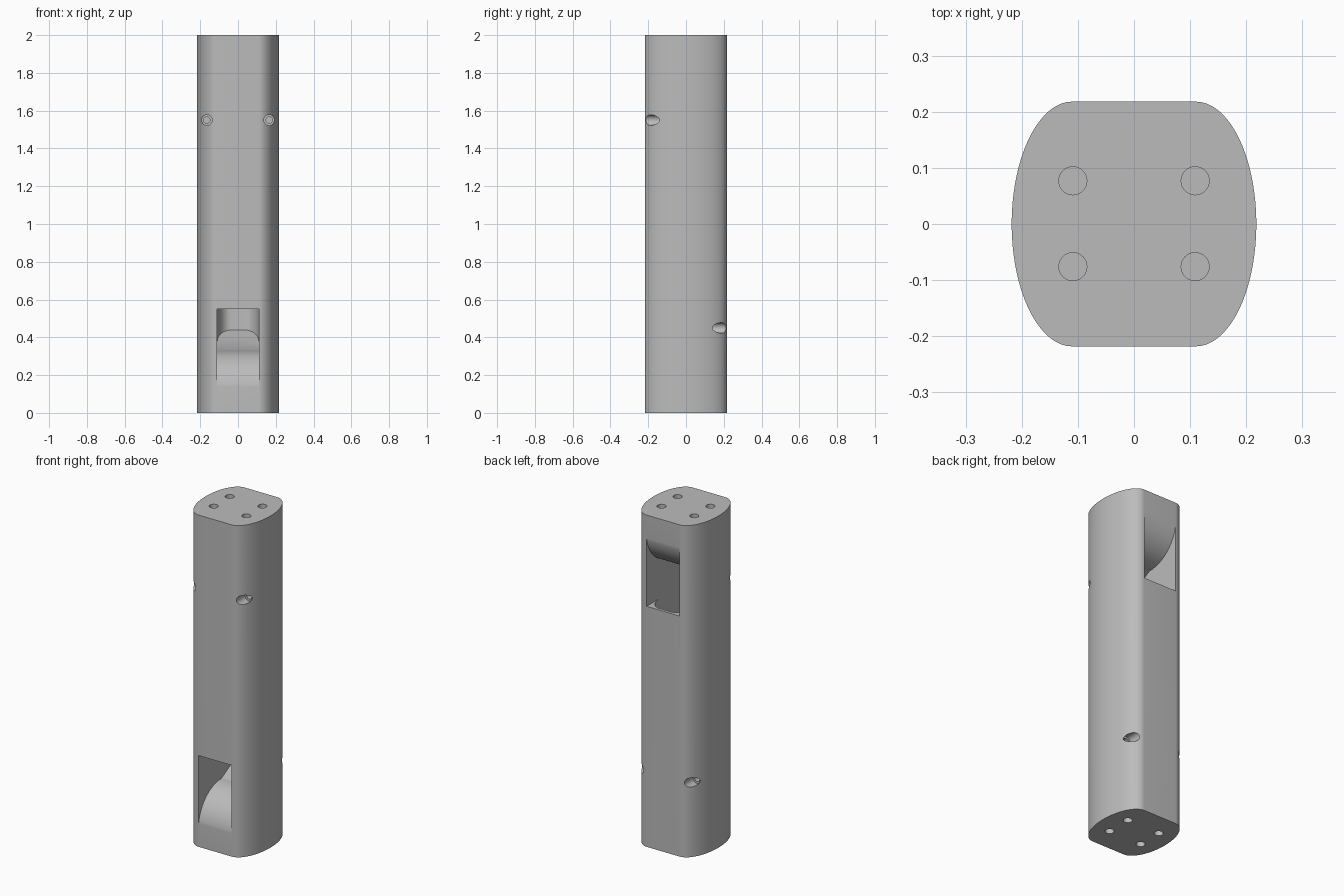
import bpy
import bmesh
from math import sin, cos, pi, radians
from mathutils import Matrix, Vector

cube = bpy.data.objects.get("Cube")
if cube:
    bpy.data.objects.remove(cube, do_unlink=True)

HEIGHT = 2.0
HALF = 0.218          # half width and half depth of the post
FLAT = 0.11           # half width of the flat front and back

grey = bpy.data.materials.new("plain_grey")
grey.use_nodes = True
grey.diffuse_color = (0.5, 0.5, 0.5, 1)
grey.node_tree.nodes["Principled BSDF"].inputs["Base Color"].default_value = grey.diffuse_color


def prism(name, points, vector):
    """Extrude a closed outline of 3D points along a vector."""
    bm = bmesh.new()
    face = bm.faces.new([bm.verts.new(p) for p in points])
    moved = bmesh.ops.extrude_face_region(bm, geom=[face])["geom"]
    bmesh.ops.translate(bm, vec=vector, verts=[v for v in moved if isinstance(v, bmesh.types.BMVert)])
    bmesh.ops.recalc_face_normals(bm, faces=bm.faces)
    mesh = bpy.data.meshes.new(name)
    bm.to_mesh(mesh)
    bm.free()
    mesh.materials.append(grey)
    obj = bpy.data.objects.new(name, mesh)
    bpy.context.collection.objects.link(obj)
    return obj


def rounded_outline(half_x, half_y, corner_x, corner_y, z, steps):
    """Rectangle in plan with elliptical corners."""
    points = []
    for quarter, (sx, sy) in enumerate([(1, 1), (-1, 1), (-1, -1), (1, -1)]):
        for i in range(steps + 1):
            a = (quarter + i / steps) * pi / 2
            p = Vector((sx * (half_x - corner_x) + corner_x * cos(a),
                        sy * (half_y - corner_y) + corner_y * sin(a), z))
            if not points or (p - points[-1]).length > 1e-5:
                points.append(p)
    if (points[0] - points[-1]).length < 1e-5:
        points.pop()
    return points


def side_prism(name, outline, half):
    """Extrude a (y, z) outline across x."""
    return prism(name, [(-half, y, z) for y, z in outline], (2 * half, 0, 0))


def rod(name, start, vector, radius):
    """Round cutter from a start point along a vector."""
    turn = Vector((0, 0, 1)).rotation_difference(Vector(vector)).to_matrix()
    ring = [Vector(start) + turn @ Vector((radius * cos(i * pi / 16), radius * sin(i * pi / 16), 0))
            for i in range(32)]
    return prism(name, ring, vector)


def boolean(target, cutter, operation="DIFFERENCE"):
    mod = target.modifiers.new("cut", "BOOLEAN")
    mod.operation = operation
    mod.solver = "EXACT"
    mod.object = cutter
    bpy.context.view_layer.objects.active = target
    bpy.ops.object.modifier_apply(modifier=mod.name)
    bpy.data.objects.remove(cutter, do_unlink=True)


# Post with flat front and back and elliptical sides
post = prism("post", rounded_outline(HALF, HALF, HALF - FLAT, HALF, 0, 32), (0, 0, HEIGHT))

# Inner channel joining the two pockets, with sloped ends
channel = prism("channel_cutter", rounded_outline(FLAT, 0.2, 0.07, 0.11, 0.2, 12), (0, 0, 1.6))
ends = side_prism("channel_ends", [(-0.25, 0.33), (0, 0.33), (0.25, 0.465),
                                   (0.25, 1.67), (0, 1.67), (-0.25, 1.535)], 0.2)
boolean(channel, ends, "INTERSECT")
boolean(post, channel)

# Low front pocket and high back pocket, each with a curved ramp
ramp = [(-0.22 * cos(i * pi / 48), 0.11 + 0.22 * sin(i * pi / 48)) for i in range(25)]
pocket_outline = ramp + [(0, 0.55), (-0.3, 0.55), (-0.3, 0.11)]
half_turn = Matrix.Translation((0, 0, HEIGHT)) @ Matrix.Rotation(pi, 4, "X")
for flip in (False, True):
    pocket = side_prism("pocket_cutter", pocket_outline, FLAT)
    if flip:
        pocket.data.transform(half_turn)
    boolean(post, pocket)

# Stepped screw holes through the curved sides
for side in (-1, 1):
    for face, z in ((-1, 1.55), (1, 0.45)):
        for radius, inner in ((0.028, 0.13), (0.017, 0.06)):
            boolean(post, rod("screw_cutter", (side * 0.165, face * 0.3, z),
                              (0, -face * (0.3 - inner), 0), radius))

# Four blind holes in each end
for x in (-0.109, 0.109):
    for y in (-0.076, 0.077):
        for z, depth in ((-0.05, 0.15), (HEIGHT + 0.05, -0.15)):
            boolean(post, rod("end_cutter", (x, y, z), (0, 0, depth), 0.025))

bpy.ops.object.select_all(action="DESELECT")
post.select_set(True)
bpy.context.view_layer.objects.active = post
bpy.ops.object.shade_smooth_by_angle(angle=radians(30))
